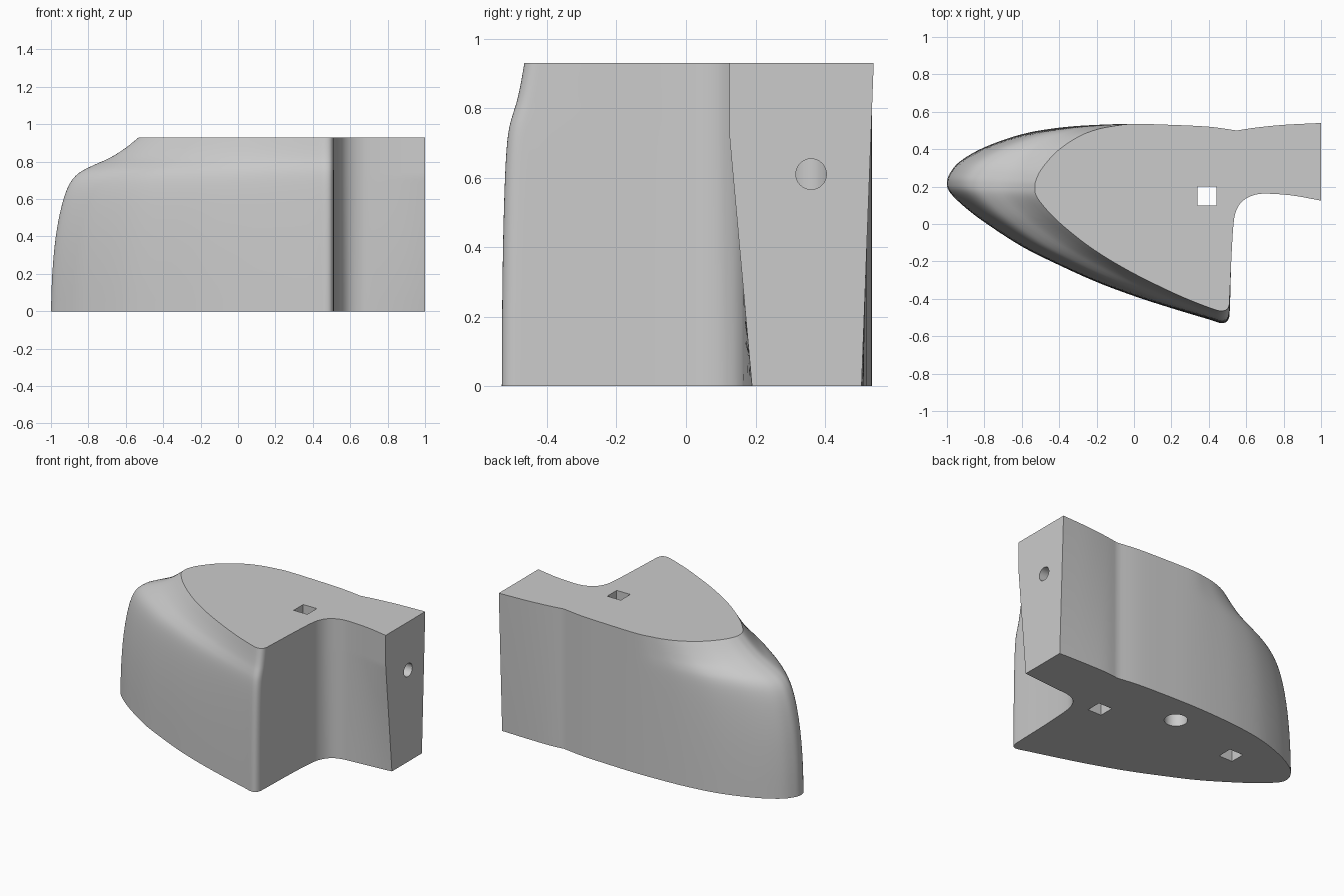
import bpy, bmesh, math
from mathutils import Vector

cube = bpy.data.objects.get("Cube")
if cube:
    bpy.data.objects.remove(cube, do_unlink=True)

HEIGHT = 0.93

grey = bpy.data.materials.new("plain_grey")
grey.use_nodes = True
colour = (0.6, 0.6, 0.6, 1)
grey.diffuse_color = colour
grey.node_tree.nodes["Principled BSDF"].inputs["Base Color"].default_value = colour


def smooth_path(points, steps):
    """Catmull-Rom curve through the points, with free ends."""
    pts = [Vector(p) for p in points]
    pts = [2 * pts[0] - pts[1]] + pts + [2 * pts[-1] - pts[-2]]
    out = []
    for a, b, c, d in zip(pts, pts[1:], pts[2:], pts[3:]):
        for i in range(steps):
            t = i / steps
            out.append(0.5 * (2 * b + (c - a) * t + (2 * a - 5 * b + 4 * c - d) * t ** 2
                              + (3 * b - a - 3 * c + d) * t ** 3))
    return out + [pts[-2]]


def add_object(name, bm):
    bmesh.ops.recalc_face_normals(bm, faces=bm.faces)
    mesh = bpy.data.meshes.new(name)
    bm.to_mesh(mesh)
    bm.free()
    mesh.materials.append(grey)
    obj = bpy.data.objects.new(name, mesh)
    bpy.context.collection.objects.link(obj)
    return obj


# Outline rows: foot x, foot y, top x, top y
neck_back = [(1, .505, 1, .54), (.8, .51, .8, .53), (.65, .51, .65, .515), (.55, .5, .55, .5)]
body_back = [(.55, .5, .55, .5), (.4, .52, .4, .52), (.2, .53, .2, .53), (0, .535, 0, .535),
             (-.2, .53, -.1, .525), (-.4, .515, -.2, .505), (-.6, .48, -.3, .465),
             (-.8, .41, -.41, .39), (-.93, .335, -.49, .3), (-.985, .27, -.522, .24),
             (-1, .22, -.53, .2), (-.985, .17, -.522, .15), (-.91, .095, -.47, .08),
             (-.8, .01, -.39, 0), (-.6, -.12, -.26, -.105), (-.4, -.22, -.14, -.185),
             (-.2, -.31, 0, -.265), (0, -.385, .14, -.335), (.2, -.45, .27, -.395),
             (.4, -.51, .41, -.45), (.47, -.53, .47, -.465), (.505, -.51, .505, -.445),
             (.513, -.44, .512, -.38), (.52, -.2, .52, -.2), (.532, 0, .532, 0),
             (.55, .08, .55, .08), (.59, .135, .59, .13), (.65, .16, .65, .157),
             (.72, .167, .72, .162), (.85, .178, .85, .152), (1, .19, 1, .125)]
outline = smooth_path(neck_back, 4)[:-1] + smooth_path(body_back, 5)

# Height against how far the body has drawn in
sweep = smooth_path([(0, 0), (.2, .015), (.4, .055), (.57, .125), (.68, .21), (.74, .32),
                     (.78, .48), (.82, .67), (.87, .84), (HEIGHT, 1)], 3)

# Lofted body with flat top and foot
bm = bmesh.new()
rings = []
for z, drawn in sweep:
    ring = []
    for fx, fy, tx, ty in outline:
        if fx > .55:
            drawn_here = min(1, z / (HEIGHT if fy > .4 else .72))
        else:
            drawn_here = drawn
        ring.append(bm.verts.new((fx + (tx - fx) * drawn_here, fy + (ty - fy) * drawn_here, z)))
    rings.append(ring)
for low, high in zip(rings, rings[1:]):
    for i in range(len(low)):
        j = (i + 1) % len(low)
        bm.faces.new((low[i], low[j], high[j], high[i]))
bm.faces.new(rings[0])
bm.faces.new(rings[-1])
body = add_object("body", bm)


def drill(name, centre, radius, depth, sides, turn=(0, 0, 0)):
    """Cut a straight hole with a hidden prism."""
    cutter_bm = bmesh.new()
    bmesh.ops.create_cone(cutter_bm, cap_ends=True, segments=sides, radius1=radius,
                          radius2=radius, depth=depth)
    if sides == 4:
        # The square prism lines up with the axes
        corner = cutter_bm.verts[:][0].co
        angle = math.pi / 4 - math.atan2(corner.y, corner.x)
        for v in cutter_bm.verts:
            x, y = v.co.x, v.co.y
            v.co.x = x * math.cos(angle) - y * math.sin(angle)
            v.co.y = x * math.sin(angle) + y * math.cos(angle)
    cutter = add_object(name, cutter_bm)
    cutter.location = centre
    cutter.rotation_euler = turn
    cutter.hide_render = True
    cut = body.modifiers.new(name, 'BOOLEAN')
    cut.operation = 'DIFFERENCE'
    cut.solver = 'EXACT'
    cut.object = cutter
    return cutter


# Square sockets, round foot hole and the side hole that meets it
half_diagonal = .05 * math.sqrt(2)
cutters = [
    drill("through_socket_cutter", (.39, .15, .5), half_diagonal, 2, 4),
    drill("nose_socket_cutter", (-.56, .23, 0), half_diagonal, .6, 4),
    drill("foot_hole_cutter", (-.04, .34, 0), .07, 1.44, 32),
    drill("side_hole_cutter", (.54, .36, .61), .044, 1.16, 32, (0, math.pi / 2, 0)),
]

# Bake the holes and drop the cutters
bpy.context.view_layer.update()
cut_mesh = bpy.data.meshes.new_from_object(
    body.evaluated_get(bpy.context.evaluated_depsgraph_get()))
body.modifiers.clear()
body.data = cut_mesh
for cutter in cutters:
    bpy.data.objects.remove(cutter, do_unlink=True)

# Smooth sides with sharp rims
for o in bpy.context.selected_objects:
    o.select_set(False)
body.select_set(True)
bpy.context.view_layer.objects.active = body
bpy.ops.object.shade_smooth_by_angle(angle=math.radians(30))
